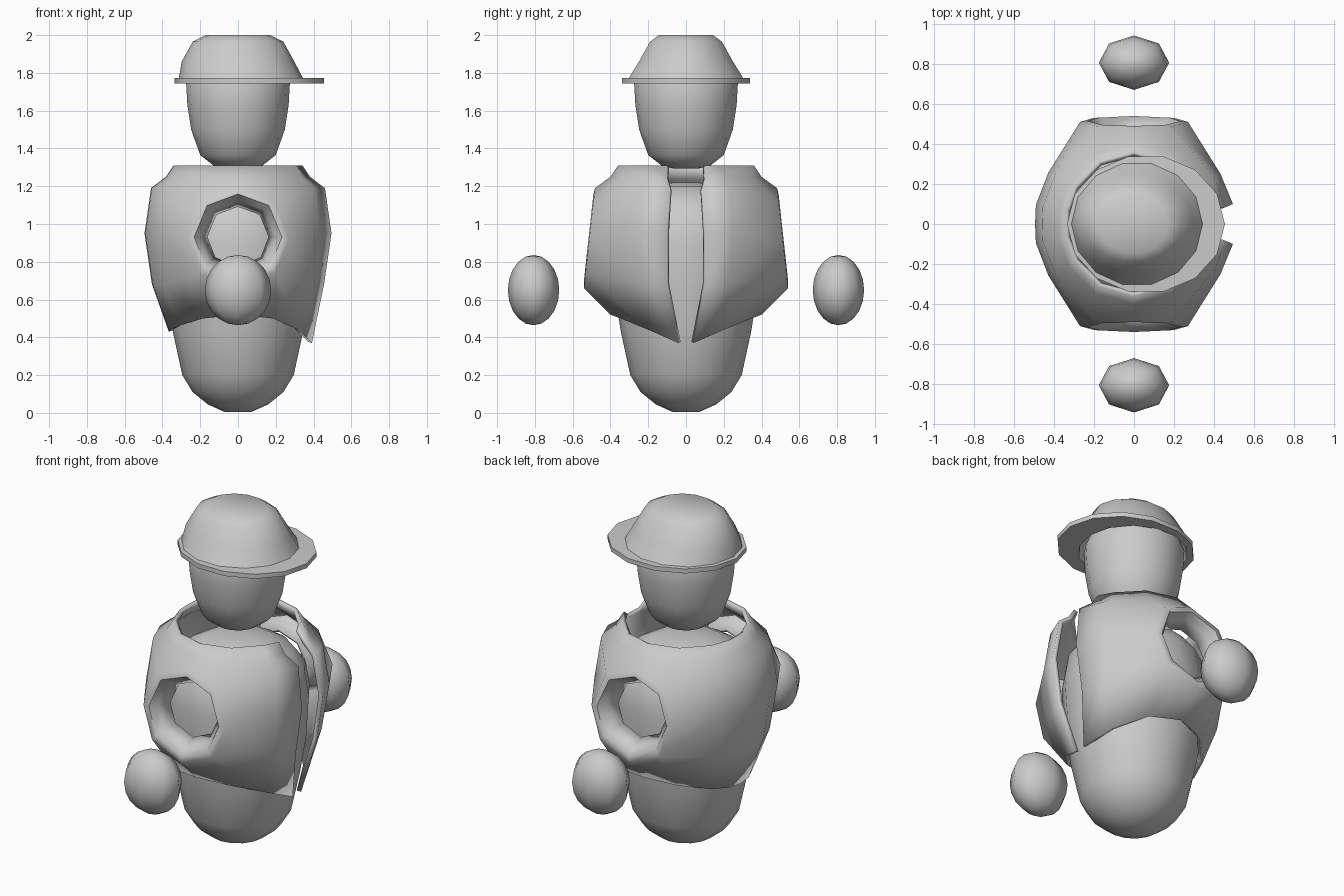
import bpy
import bmesh
from math import sin, cos, radians, pi

if "Cube" in bpy.data.objects:
    bpy.data.objects.remove(bpy.data.objects["Cube"])


def finish(name, bm, angle=50):
    me = bpy.data.meshes.new(name)
    bm.to_mesh(me)
    bm.free()
    ob = bpy.data.objects.new(name, me)
    bpy.context.collection.objects.link(ob)
    bpy.ops.object.select_all(action='DESELECT')
    ob.select_set(True)
    bpy.context.view_layer.objects.active = ob
    bpy.ops.object.shade_smooth_by_angle(angle=radians(angle))
    return ob


def loft(name, rings, n, angle=50):
    """Stack of elliptical rings (z, rx, ry, centre x), capped at both ends."""
    bm = bmesh.new()
    loops = [[bm.verts.new((cx + rx * cos(2 * pi * k / n), ry * sin(2 * pi * k / n), z))
              for k in range(n)] for z, rx, ry, cx in rings]
    for a, b in zip(loops, loops[1:]):
        for k in range(n):
            m = (k + 1) % n
            bm.faces.new((a[k], a[m], b[m], b[k]))
    bm.faces.new(loops[0][::-1])
    bm.faces.new(loops[-1])
    bmesh.ops.recalc_face_normals(bm, faces=bm.faces)
    return finish(name, bm, angle)


def round_rings(profile):
    return [(z, r, r, 0) for z, r in profile]


# Body and head: rounded, tapering towards the bottom
loft("body", round_rings([(0.005, 0.07), (0.045, 0.16), (0.11, 0.24), (0.2, 0.295),
                          (0.43, 0.345), (0.65, 0.38), (0.9, 0.395), (1.05, 0.37),
                          (1.14, 0.3), (1.2, 0.19), (1.22, 0.07)]), 16)
loft("head", round_rings([(1.295, 0.07), (1.31, 0.13), (1.365, 0.2), (1.5, 0.248),
                          (1.63, 0.268), (1.75, 0.275), (1.85, 0.235), (1.92, 0.12)]), 16)

# Hat: crown, brim longer on the +x side, hollow underside
loft("hat", [(1.94, 0.14, 0.12, 0), (1.86, 0.27, 0.24, 0), (1.745, 0.3, 0.295, 0.01),
             (1.745, 0.395, 0.347, 0.06), (1.772, 0.395, 0.347, 0.06),
             (1.774, 0.328, 0.31, 0.015), (1.86, 0.298, 0.255, 0),
             (1.965, 0.24, 0.195, 0), (2.0, 0.17, 0.147, 0)], 14)

# Floating hands
for side, label in ((-1, "front"), (1, "back")):
    bm = bmesh.new()
    bmesh.ops.create_uvsphere(bm, u_segments=8, v_segments=10, radius=1)
    for v in bm.verts:
        v.co = (v.co.x * 0.176, v.co.y * 0.136 + side * 0.807, v.co.z * 0.186 + 0.65)
    finish("hand_" + label, bm, 60)

# Coat: half shell, open at +x, mirrored across y
rows = [(1.31, 0.345, 0.36), (1.25, 0.385, 0.40), (1.19, 0.465, 0.46),
        (0.95, 0.50, 0.50), (0.68, 0.46, 0.45), (0.45, 0.37, 0.40)]
gap_y = [0.10, 0.10, 0.085, 0.10, 0.10, 0.04]
columns = [0, 30, 60, 90, 120, 149, 169, 180]
hem_z = [0.37, 0.44, 0.50, 0.52, 0.50, 0.46, 0.435, 0.43]
# Sleeve opening: grid vertices pulled into an octagon
octagon = {(4, 2): (0.2, 0.745), (4, 3): (0, 0.66), (4, 4): (-0.2, 0.745),
           (3, 4): (-0.27, 0.925), (2, 4): (-0.19, 1.12), (2, 3): (0, 1.19),
           (2, 2): (0.19, 1.12), (3, 2): (0.27, 0.925)}


def sleeve_y(z):
    return 0.54 - (z - 0.66) * 0.11


bm = bmesh.new()
grid = {}
for i, (z, rx, ry) in enumerate(rows):
    for j, deg in enumerate(columns):
        t = radians(deg)
        x, y, h = rx * cos(t), ry * sin(t), z
        if i == len(rows) - 1:
            h = hem_z[j]
        if j == 0:
            x, y = rx * 0.99 + (0.025 if i == 5 else 0), gap_y[i]
        if deg == 180:
            x, y = x * 0.99, 0
        if (i, j) == (3, 3):
            continue
        if (i, j) in octagon:
            x, h = octagon[i, j]
            y = sleeve_y(h)
        grid[i, j] = bm.verts.new((x, y, h))
for i in range(len(rows) - 1):
    for j in range(len(columns) - 1):
        quad = [(i + 1, j), (i + 1, j + 1), (i, j + 1), (i, j)]
        if (3, 3) not in quad:
            bm.faces.new([grid[q] for q in quad])

# Cuff turning inward to a smaller octagon
loop = [grid[k] for k in octagon]
for scale, depth in ((0.86, -0.005), (0.74, 0.04), (0.6, 0.10)):
    inner = []
    for x, z in octagon.values():
        h = 0.935 + (z - 0.93) * scale
        inner.append(bm.verts.new((x * scale, sleeve_y(h) - depth, h)))
    for k in range(8):
        m = (k + 1) % 8
        bm.faces.new((loop[k], loop[m], inner[m], inner[k]))
    loop = inner
coat = finish("coat", bm, 60)
mirror = coat.modifiers.new("mirror", 'MIRROR')
mirror.use_axis = (False, True, False)
solid = coat.modifiers.new("cloth_thickness", 'SOLIDIFY')
solid.thickness = 0.025
solid.offset = -1
